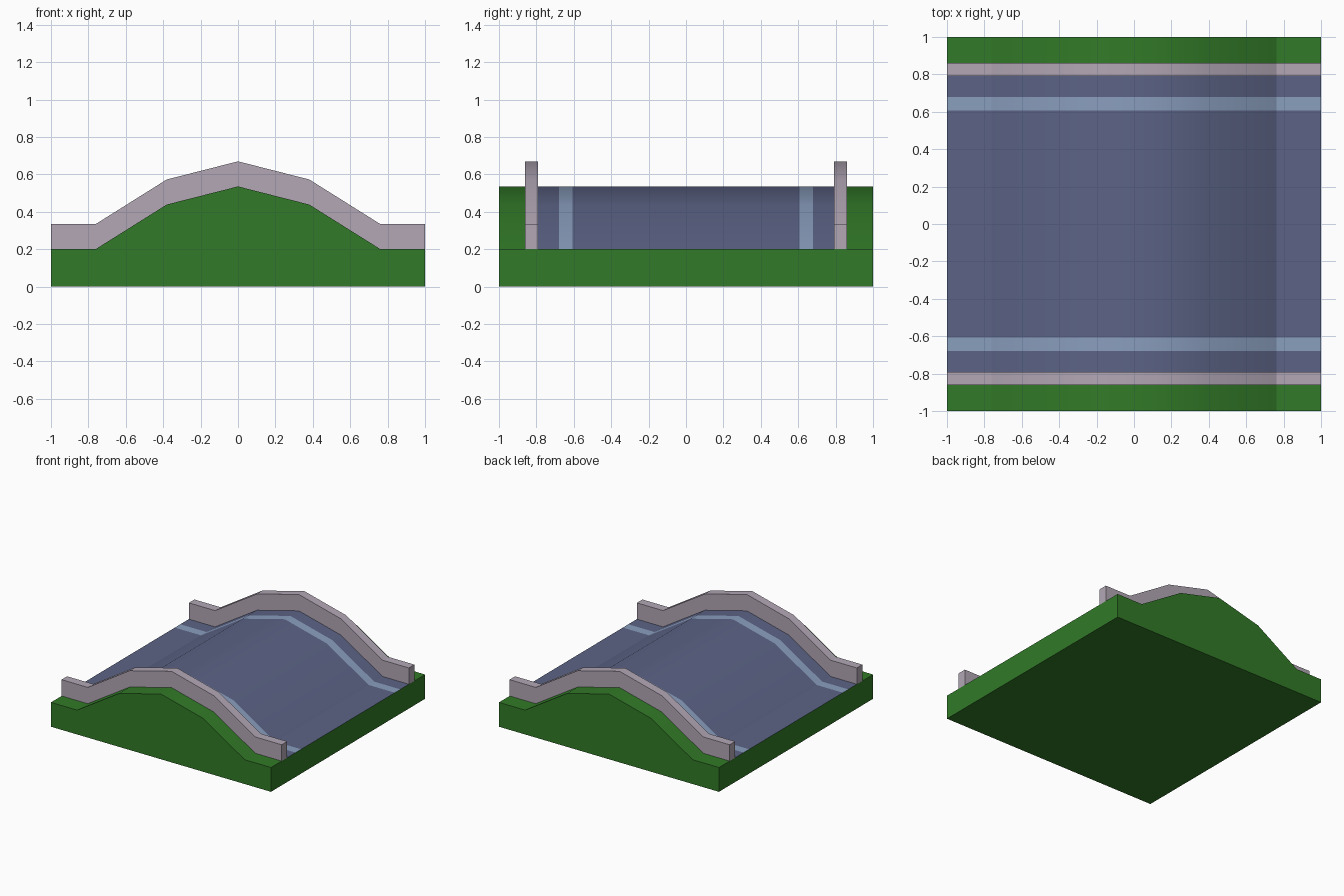
import bpy, bmesh, math

if "Cube" in bpy.data.objects:
    bpy.data.objects.remove(bpy.data.objects["Cube"])

# Road profile along x (x, z)
PROFILE = [(-1, .2), (-.762, .2), (-.381, .439), (0, .536), (.381, .439), (.762, .2), (1, .2)]
WALL_H = 0.134


def material(name, rgb):
    m = bpy.data.materials.new(name)
    m.diffuse_color = (*rgb, 1)
    m.use_nodes = True
    m.node_tree.nodes["Principled BSDF"].inputs["Base Color"].default_value = m.diffuse_color
    return m


GRASS = material("grass", (.032, .195, .021))
ASPHALT = material("asphalt", (.107, .127, .238))
PAINT = material("paint", (.254, .342, .515))
STONE = material("stone", (.445, .386, .462))


def finish(name, bm, mat):
    me = bpy.data.meshes.new(name)
    bm.to_mesh(me)
    bm.free()
    me.materials.append(mat)
    ob = bpy.data.objects.new(name, me)
    bpy.context.collection.objects.link(ob)
    bpy.ops.object.select_all(action='DESELECT')
    ob.select_set(True)
    bpy.context.view_layer.objects.active = ob
    bpy.ops.object.shade_smooth_by_angle(angle=math.radians(30))


def ribbon(name, y0, y1, mat):
    """Open surface band that follows the hill."""
    bm = bmesh.new()
    a, b = [[bm.verts.new((x, y, z)) for x, z in PROFILE] for y in (y0, y1)]
    for i in range(len(PROFILE) - 1):
        bm.faces.new((a[i], a[i + 1], b[i + 1], b[i]))
    finish(name, bm, mat)


def extrude(name, outline, y0, y1, mat, edges):
    """Extrude a counterclockwise xz outline along y, skinning the given edges."""
    bm = bmesh.new()
    f, b = [[bm.verts.new((x, y, z)) for x, z in outline] for y in (y0, y1)]
    bm.faces.new(f)
    bm.faces.new(b[::-1])
    for i in edges:
        j = (i + 1) % len(outline)
        bm.faces.new((f[j], f[i], b[i], b[j]))
    finish(name, bm, mat)


# Earth block: bottom and four sides, its top is covered by the bands
earth = [(-1, 0), (1, 0)] + PROFILE[::-1]
extrude("earth_block", earth, -1, 1, GRASS, (0, 1, len(earth) - 1))

# Road centre
ribbon("road_centre", -.608, .608, ASPHALT)

# Mirrored bands and side walls
wall = PROFILE + [(x, z + WALL_H) for x, z in reversed(PROFILE)]
for label, s in (("front", -1), ("back", 1)):
    for part, lo, hi, mat in (("edge_line", .608, .68, PAINT),
                              ("road_shoulder", .68, .79, ASPHALT),
                              ("grass_verge", .862, 1, GRASS)):
        ribbon(f"{label}_{part}", *sorted((s * lo, s * hi)), mat)
    extrude(f"{label}_wall", wall, *sorted((s * .79, s * .862)), STONE, range(len(wall)))
